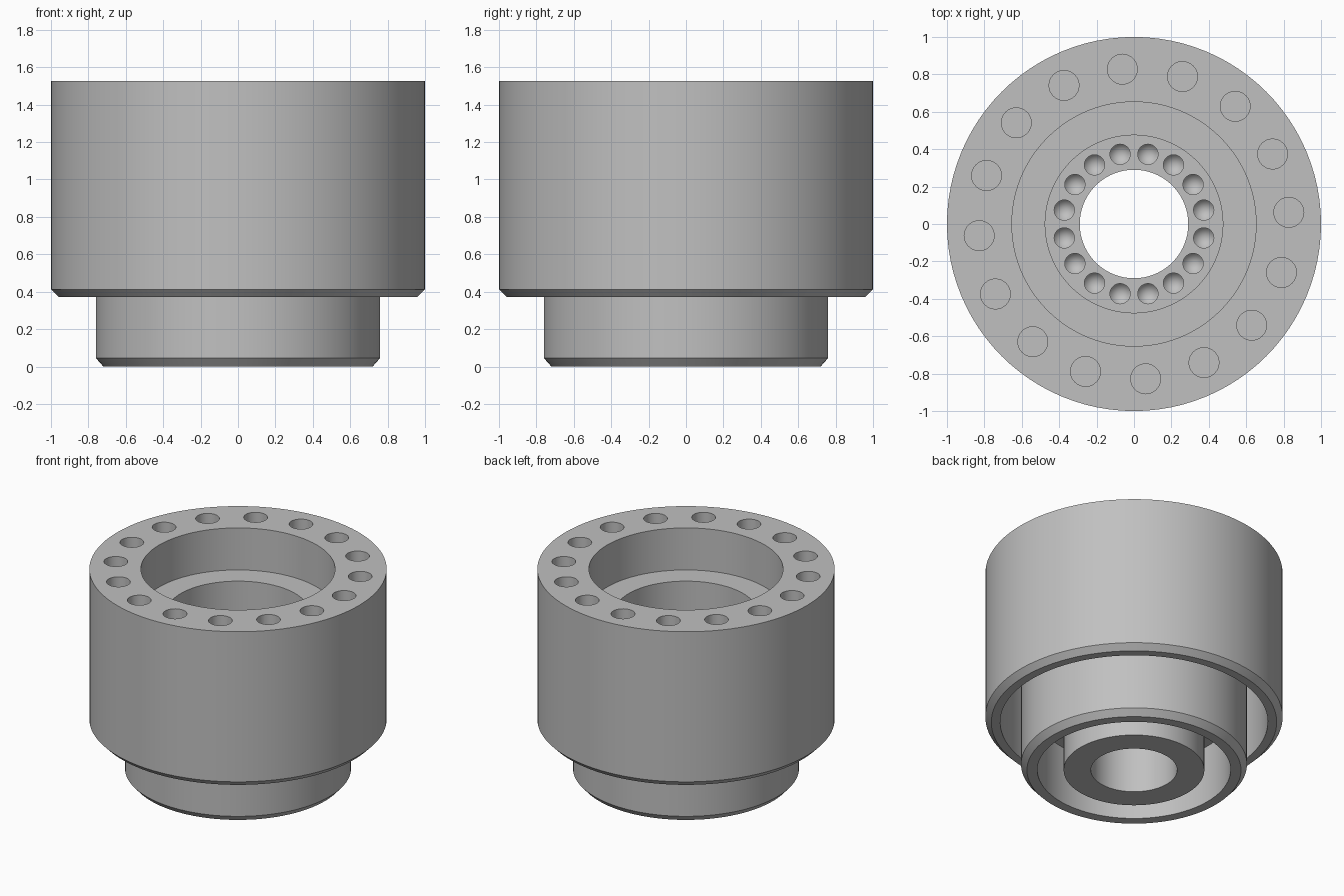
import bpy, bmesh, math

cube = bpy.data.objects.get("Cube")
if cube:
    bpy.data.objects.remove(cube, do_unlink=True)

# Single metal colour
metal = bpy.data.materials.new("grey metal")
metal.use_nodes = True
colour = (0.53, 0.53, 0.53, 1)
metal.diffuse_color = colour
metal.node_tree.nodes["Principled BSDF"].inputs["Base Color"].default_value = colour

HEIGHT = 1.527
STEP = 1.215        # upper inner ledge
LEDGE = 0.90        # drilled ledge around the bore


def lathe(bm, profile, segments, centre=(0, 0), closed=True):
    """Turn an (r, z) profile about a vertical axis; r = 0 gives a pole."""
    rings = []
    for r, z in profile:
        count = segments if r > 0 else 1
        rings.append([bm.verts.new((centre[0] + r * math.cos(math.tau * i / segments),
                                    centre[1] + r * math.sin(math.tau * i / segments), z))
                      for i in range(count)])
    pairs = list(zip(rings, rings[1:]))
    if closed:
        pairs.append((rings[-1], rings[0]))
    for a, b in pairs:
        for i in range(segments):
            j = (i + 1) % segments
            corners = [a[i % len(a)], a[j % len(a)], b[j % len(b)], b[i % len(b)]]
            bm.faces.new(list(dict.fromkeys(corners)))


def make_object(name, bm):
    bmesh.ops.recalc_face_normals(bm, faces=bm.faces)
    mesh = bpy.data.meshes.new(name)
    bm.to_mesh(mesh)
    bm.free()
    mesh.materials.append(metal)
    obj = bpy.data.objects.new(name, mesh)
    bpy.context.collection.objects.link(obj)
    return obj


# Turned housing: outer body, lower skirt, hub and the grooves between them
bm = bmesh.new()
lathe(bm, [
    (0.29, 0), (0.473, 0), (0.473, 0.43), (0.65, 0.43), (0.65, 0),         # hub and inner groove
    (0.72, 0), (0.76, 0.045), (0.76, 0.95), (0.90, 0.95), (0.90, 0.372),   # skirt and outer groove
    (0.96, 0.372), (1, 0.413), (1, HEIGHT), (0.653, HEIGHT),               # outer body
    (0.653, STEP), (0.475, STEP), (0.475, LEDGE), (0.29, LEDGE),           # stepped recess
], 96)
housing = make_object("stepped_housing", bm)

# Drill cutters: flat holes in the rim, pointed holes in the inner ledge
bm = bmesh.new()
for k in range(16):
    turn = math.radians(22.5 * k)
    a = turn + math.radians(4.3)
    lathe(bm, [(0, 1.3), (0.08, 1.3), (0.08, 1.6), (0, 1.6)], 32,
          (0.83 * math.cos(a), 0.83 * math.sin(a)), closed=False)
    a = turn + math.radians(11.25)
    lathe(bm, [(0, LEDGE - 0.17), (0.054, LEDGE - 0.1), (0.054, LEDGE + 0.05), (0, LEDGE + 0.05)],
          32, (0.38 * math.cos(a), 0.38 * math.sin(a)), closed=False)
drills = make_object("drill_cutters", bm)
drills.hide_render = True

cut = housing.modifiers.new("drilled holes", "BOOLEAN")
cut.operation = "DIFFERENCE"
cut.solver = "EXACT"
cut.object = drills

# Apply the drilling, drop the cutters and smooth the turned walls
for obj in bpy.context.selected_objects:
    obj.select_set(False)
housing.select_set(True)
bpy.context.view_layer.objects.active = housing
bpy.ops.object.modifier_apply(modifier=cut.name)
bpy.data.objects.remove(drills, do_unlink=True)
bpy.ops.object.shade_smooth_by_angle(angle=math.radians(30))
